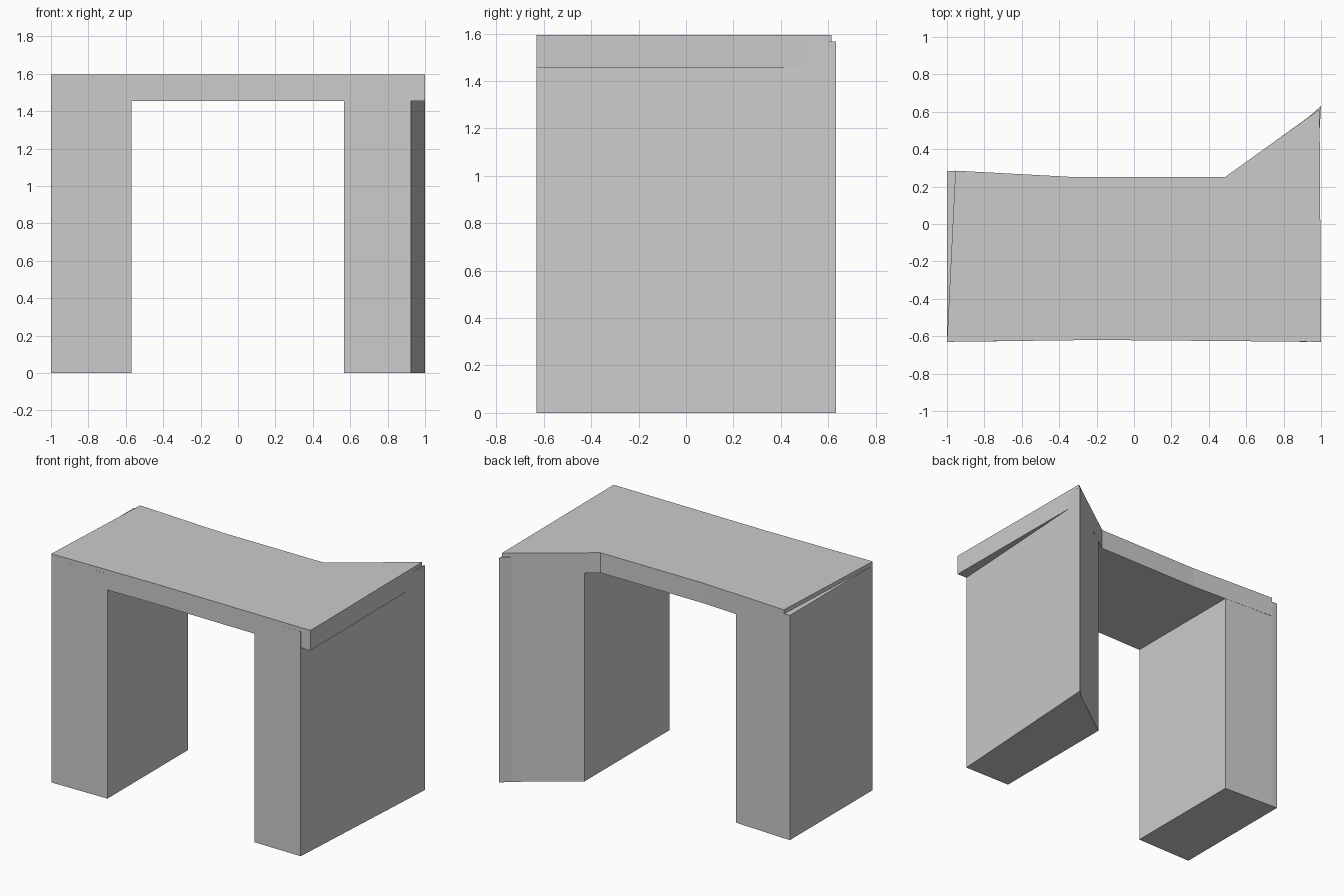
import bpy
import bmesh

old = bpy.data.objects.get("Cube")
if old:
    bpy.data.objects.remove(old, do_unlink=True)

stone = bpy.data.materials.new("plain grey")
stone.use_nodes = True
grey = (0.6, 0.6, 0.6, 1)
stone.diffuse_color = grey
stone.node_tree.nodes["Principled BSDF"].inputs["Base Color"].default_value = grey


def prism(name, outline, bottom, top):
    """Extrude a plan outline between two heights."""
    bm = bmesh.new()
    base = bm.faces.new([bm.verts.new((x, y, bottom)) for x, y in outline])
    side = bmesh.ops.extrude_face_region(bm, geom=[base])["geom"]
    verts = [v for v in side if isinstance(v, bmesh.types.BMVert)]
    bmesh.ops.translate(bm, verts=verts, vec=(0, 0, top - bottom))
    bmesh.ops.recalc_face_normals(bm, faces=bm.faces)
    mesh = bpy.data.meshes.new(name)
    bm.to_mesh(mesh)
    bm.free()
    mesh.materials.append(stone)
    obj = bpy.data.objects.new(name, mesh)
    bpy.context.collection.objects.link(obj)
    return obj


# Top slab, with a flared rear corner
prism("top_slab", [(-1, -0.63), (-0.2, -0.62), (1, -0.63), (0.992, 0.613),
                   (0.485, 0.25), (-0.3, 0.25), (-0.955, 0.285)], 1.455, 1.595)

# Wall legs, each reaching up into the slab
leg_top = 1.567
prism("right_leg", [(-1, -0.63), (-0.57, -0.625), (-0.57, 0.264), (-0.955, 0.283),
                    (-1, 0.283)], 0, leg_top)
prism("left_leg", [(0.567, -0.626), (0.925, -0.63), (1, 0.632), (0.94, 0.577),
                   (0.567, 0.308)], 0, leg_top)
